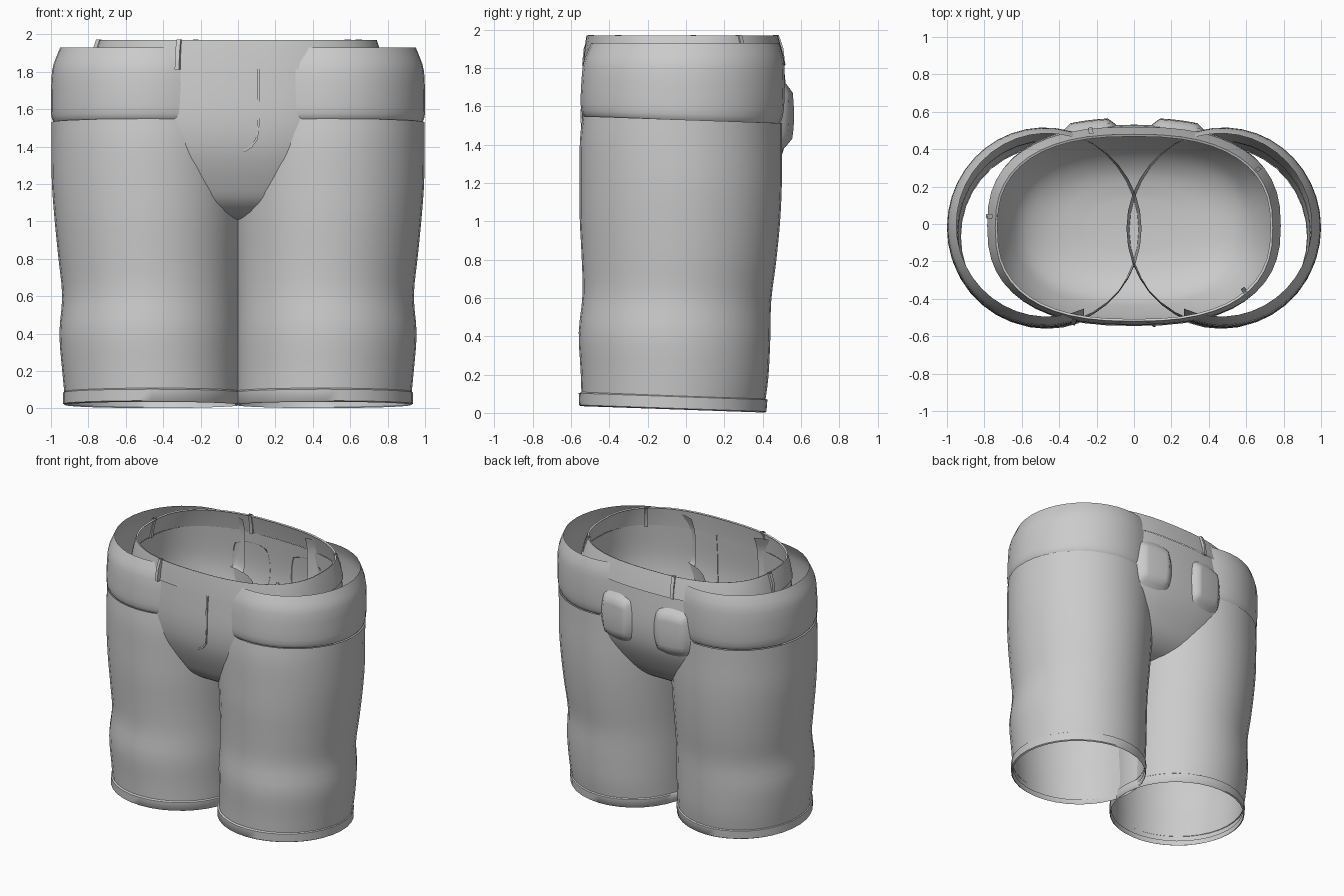
import bpy, math
from mathutils import Vector

if "Cube" in bpy.data.objects:
    bpy.data.objects.remove(bpy.data.objects["Cube"])

mat = bpy.data.materials.new("plain grey")
mat.diffuse_color = (0.6, 0.6, 0.6, 1)
mat.use_nodes = True
mat.node_tree.nodes["Principled BSDF"].inputs["Base Color"].default_value = mat.diffuse_color


def make(name, verts, faces, angle=40):
    me = bpy.data.meshes.new(name)
    me.from_pydata(verts, [], faces)
    me.update()
    ob = bpy.data.objects.new(name, me)
    bpy.context.collection.objects.link(ob)
    me.materials.append(mat)
    bpy.ops.object.select_all(action='DESELECT')
    ob.select_set(True)
    bpy.context.view_layer.objects.active = ob
    bpy.ops.object.shade_smooth_by_angle(angle=math.radians(angle))
    return ob


def section(cx, rx, front, back, t, n=2.0):
    """Point on a (super)elliptic cross-section."""
    c, s = math.cos(t), math.sin(t)
    x = cx + rx * math.copysign(abs(c) ** (2 / n), c)
    y = (front + back) / 2 + (back - front) / 2 * math.copysign(abs(s) ** (2 / n), s)
    return x, y


def smooth_rows(rows, steps):
    """Catmull-Rom interpolation of profile rows."""
    out = []
    for i in range(len(rows) - 1):
        p = [rows[max(0, min(len(rows) - 1, i + k))] for k in (-1, 0, 1, 2)]
        for j in range(steps):
            t = j / steps
            out.append([0.5 * (2 * b + (c - a) * t + (2 * a - 5 * b + 4 * c - d) * t * t
                               + (3 * b - a - 3 * c + d) * t ** 3) for a, b, c, d in zip(*p)])
    return out + [list(rows[-1])]


def loft(name, rings, closed=True, cap=False, angle=40):
    n = len(rings[0])
    verts = [v for r in rings for v in r]
    faces = []
    for i in range(len(rings) - 1):
        for j in range(n if closed else n - 1):
            k = (j + 1) % n
            faces.append((i * n + j, i * n + k, (i + 1) * n + k, (i + 1) * n + j))
    if cap:
        faces.append(tuple((len(rings) - 1) * n + j for j in range(n)))
    return make(name, verts, faces, angle)


TILT = 0.035

# Leg rows: height, outer x, inner x, front y, back y
LEG = [(0.05, .925, -.01, -.545, .41), (0.2, .94, -.01, -.55, .43), (0.4, .955, -.012, -.56, .44),
       (0.6, .94, -.01, -.54, .445), (0.8, .96, -.015, -.545, .47), (1.0, .98, -.025, -.555, .49),
       (1.2, .995, -.035, -.556, .5), (1.4, .998, -.04, -.554, .5), (1.53, .998, -.04, -.54, .5)]
HEM = [(0.016, .925, -.012, -.55, .412), (0.022, .935, -.018, -.558, .42),
       (0.083, .935, -.018, -.56, .425), (0.09, .925, -.01, -.546, .412)]
# Hip band rows, open towards the middle
BAND = [(1.53, .985, -.03, -.535, .49), (1.56, .998, -.04, -.548, .505), (1.65, 1.0, -.04, -.55, .515),
        (1.8, .995, -.04, -.54, .515), (1.87, .975, -.03, -.52, .505), (1.93, .95, -.02, -.495, .485)]


def tube_rings(rows, side, angles, tilt):
    rings = []
    for z, xo, xi, f, b in rows:
        ring = []
        for t in angles:
            x, y = section((xo + xi) / 2, (xo - xi) / 2, f, b, t)
            ring.append((side * x, y, z - tilt(z) * y))
        rings.append(ring[::-1] if side > 0 else ring)
    return [r for r in rings][::-1]


full = [2 * math.pi * i / 36 for i in range(36)]
arc = [math.radians(-114 + 228 * i / 26) for i in range(27)]
for side, tag in ((-1, "left"), (1, "right")):
    loft(tag + "_leg", tube_rings(smooth_rows(LEG, 3), side, full, lambda z: TILT))
    loft(tag + "_hem", tube_rings(HEM, side, full, lambda z: TILT), angle=50)
    loft(tag + "_hip_band", tube_rings(smooth_rows(BAND, 2), side, arc,
                                       lambda z: TILT * max(0, (1.93 - z) / 0.4)), closed=False)

# Pelvis bowl rows: height, half width, front y, back y
BOWL = [(1.82, .775, -.53, .51), (1.6, .78, -.545, .53), (1.45, .755, -.538, .525),
        (1.33, .72, -.51, .495), (1.2, .66, -.455, .43), (1.1, .58, -.395, .36),
        (1.03, .43, -.29, .26), (1.0, .22, -.15, .13)]
N = 2.5
bowl_rows = smooth_rows(BOWL, 3)
around = [2 * math.pi * i / 48 for i in range(48)]


def bowl_ring(r):
    return [(*section(0, r[1], r[2], r[3], t, N), r[0]) for t in around[::-1]]


loft("pelvis", [bowl_ring(r) for r in bowl_rows], cap=True)

# Waistband, a thin sloping ring above the pelvis
WAIST = [(1.965, .73, -.508, .468), (1.97, .742, -.52, .48), (1.9, .765, -.53, .5), (1.815, .785, -.538, .52)]
loft("waistband", [bowl_ring(r) for r in WAIST], angle=50)


def surface_y(x, z, back):
    """Depth of the pelvis surface at x, z."""
    for a, b in zip(bowl_rows, bowl_rows[1:]):
        if b[0] <= z <= a[0]:
            k = (a[0] - z) / (a[0] - b[0])
            rx, f, bk = (a[i] + (b[i] - a[i]) * k for i in (1, 2, 3))
            s = max(0, 1 - abs(x / rx) ** N) ** (1 / N)
            return (f + bk) / 2 + (bk - f) / 2 * s * (1 if back else -1)
    return 0


# Padded back pockets
M = 12
for side, tag in ((-1, "left"), (1, "right")):
    rings = []
    for i in range(M + 1):
        v = -1 + 2 * i / M
        ring = []
        for j in range(M + 1):
            u = -1 + 2 * j / M
            # square grid rounded at its corners
            px, pz = u * math.sqrt(1 - 0.3 * v * v), v * math.sqrt(1 - 0.3 * u * u)
            x, z = 0.24 + 0.15 * px, 1.55 + 0.19 * pz
            puff = min(1, 3.2 * (1 - max(abs(u), abs(v))))
            ring.append((side * x, surface_y(x, z, True) - 0.004 + 0.04 * puff, z))
        rings.append(ring if side < 0 else ring[::-1])
    loft(tag + "_back_pocket", rings, closed=False, angle=60)


# Fly seam, a thin raised strip
path = [(.11, 1.82), (.11, 1.68), (.11, 1.53), (.1, 1.44), (.07, 1.4), (.03, 1.375)]
rings = []
for i, (x, z) in enumerate(path):
    a, b = path[max(0, i - 1)], path[min(len(path) - 1, i + 1)]
    d = Vector((b[0] - a[0], b[1] - a[1])).normalized() * 0.006
    y = surface_y(x, min(z, 1.819), False)
    rings.append([(x + s * d.y, y - o, z - s * d.x) for s, o in ((-1, -.005), (-1, .008), (1, .008), (1, -.005))])
loft("fly_seam", rings, angle=30)


# Belt loops spread round the waistband
def belt_loop(i, x, y):
    rad = Vector((x / 0.6, y / 0.27, 0)).normalized()
    tan = Vector((-rad.y, rad.x, 0))
    rings = []
    for z, out in ((1.972, -.022), (1.9, .003), (1.812, .012)):
        c = Vector((x, y, z)) + rad * out
        rings.append([tuple(c + tan * s + rad * o) for s, o in
                      ((-.012, -.012), (-.012, .014), (.012, .014), (.012, -.012))])
    ob = loft("belt_loop_%d" % i, rings, cap=True, angle=30)
    ob.data.flip_normals()


for i, (x, y) in enumerate([(-.32, -.515), (.6, -.37), (-.23, .49), (.66, .29), (-.765, .04)]):
    belt_loop(i + 1, x, y)
